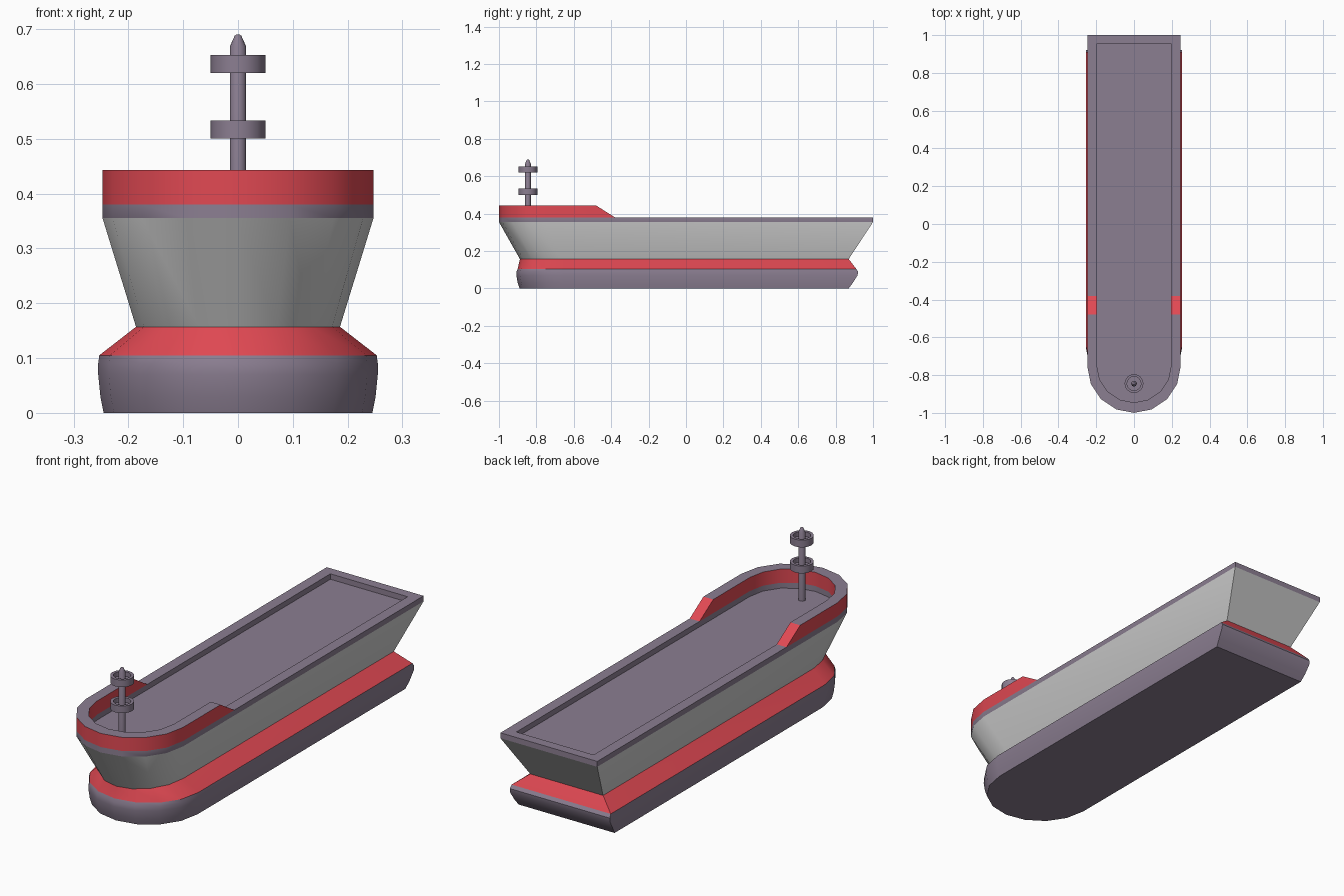
import bpy, bmesh, math

cube = bpy.data.objects.get("Cube")
if cube:
    bpy.data.objects.remove(cube)


def material(name, rgb):
    m = bpy.data.materials.new(name)
    m.use_nodes = True
    m.diffuse_color = (*rgb, 1)
    m.node_tree.nodes["Principled BSDF"].inputs["Base Color"].default_value = (*rgb, 1)
    return m


PURPLE = material("purple_grey", (0.26, 0.21, 0.285))
RED = material("red", (0.75, 0.066, 0.086))
WHITE = material("light_grey", (0.61, 0.61, 0.61))


def finish(bm, name, mats, rule=None):
    bmesh.ops.recalc_face_normals(bm, faces=bm.faces)
    bm.normal_update()
    for f in bm.faces:
        f.material_index = rule(f) if rule else 0
    me = bpy.data.meshes.new(name)
    bm.to_mesh(me)
    bm.free()
    for m in mats:
        me.materials.append(m)
    ob = bpy.data.objects.new(name, me)
    bpy.context.collection.objects.link(ob)
    bpy.ops.object.select_all(action="DESELECT")
    ob.select_set(True)
    bpy.context.view_layer.objects.active = ob
    bpy.ops.object.shade_smooth_by_angle(angle=math.radians(28))
    return ob


def outline(width, bow, stern, depth, steps=8):
    """Plan shape: square stern, straight sides, rounded bow."""
    arc = [(width * math.cos(math.pi * i / steps),
            bow + depth - depth * math.sin(math.pi * i / steps))
           for i in range(steps + 1)]
    return [(width, stern), *arc, (-width, stern)]


def bridge(bm, a, b, closed=True):
    n = len(a)
    for i in range(n if closed else n - 1):
        j = (i + 1) % n
        bm.faces.new((a[i], a[j], b[j], b[i]))


# Hull and sunken deck: height, half width, bow, stern, bow curve depth
LEVELS = [
    (0.0, 0.245, -0.89, 0.87, 0.245),
    (0.03, 0.251, -0.90, 0.892, 0.25),
    (0.07, 0.255, -0.907, 0.917, 0.255),
    (0.09, 0.255, -0.906, 0.92, 0.255),
    (0.105, 0.253, -0.90, 0.91, 0.25),
    (0.157, 0.186, -0.888, 0.87, 0.225),
    (0.355, 0.247, -1.0, 1.0, 0.247),
    (0.38, 0.247, -1.0, 1.0, 0.247),
    (0.38, 0.197, -0.945, 0.955, 0.197),
    (0.355, 0.197, -0.945, 0.955, 0.197),
]
bm = bmesh.new()
rings = [[bm.verts.new((x, y, z)) for x, y in outline(w, b, s, d)]
         for z, w, b, s, d in LEVELS]
for lower, upper in zip(rings, rings[1:]):
    bridge(bm, lower, upper)
bm.faces.new(rings[0])
bm.faces.new(rings[-1])


def hull_colour(f):
    z = f.calc_center_median().z
    if 0.11 < z < 0.15:
        return 1
    return 2 if 0.2 < z < 0.3 else 0


finish(bm, "hull", [PURPLE, RED, WHITE], hull_colour)

# Raised bulwark around the bow, with sloping ends
bm = bmesh.new()
rails = []
for w, bow, stern, z in ((0.247, -1.0, -0.38, 0.38), (0.247, -1.0, -0.48, 0.443),
                         (0.197, -0.945, -0.48, 0.443), (0.197, -0.945, -0.38, 0.38)):
    rails.append([bm.verts.new((x, y, z)) for x, y in outline(w, bow, stern, w)])
for a, b in zip(rails, rails[1:]):
    bridge(bm, a, b, closed=False)
for end in (0, -1):
    bm.faces.new([r[end] for r in rails])
finish(bm, "bow_bulwark", [PURPLE, RED], lambda f: 0 if f.normal.z > 0.95 else 1)


def lathe(name, profile, y=-0.845, sides=16):
    """Turn a (radius, height) profile around the mast axis."""
    bm = bmesh.new()
    loops = []
    for r, z in profile:
        loops.append([bm.verts.new((r * math.cos(math.tau * i / sides),
                                    y + r * math.sin(math.tau * i / sides), z))
                      for i in range(sides)])
    for a, b in zip(loops, loops[1:]):
        bridge(bm, a, b)
    bm.faces.new(loops[0])
    bm.faces.new(loops[-1])
    return finish(bm, name, [PURPLE])


# Mast with two shallow cup-shaped platforms
lathe("mast", [(0.015, 0.35), (0.015, 0.668), (0.006, 0.688), (0.003, 0.69)])
for name, z in (("lower_mast_platform", 0.5), ("upper_mast_platform", 0.62)):
    lathe(name, [(0.014, z), (0.05, z), (0.05, z + 0.033),
                 (0.037, z + 0.033), (0.037, z + 0.012), (0.014, z + 0.012)])
